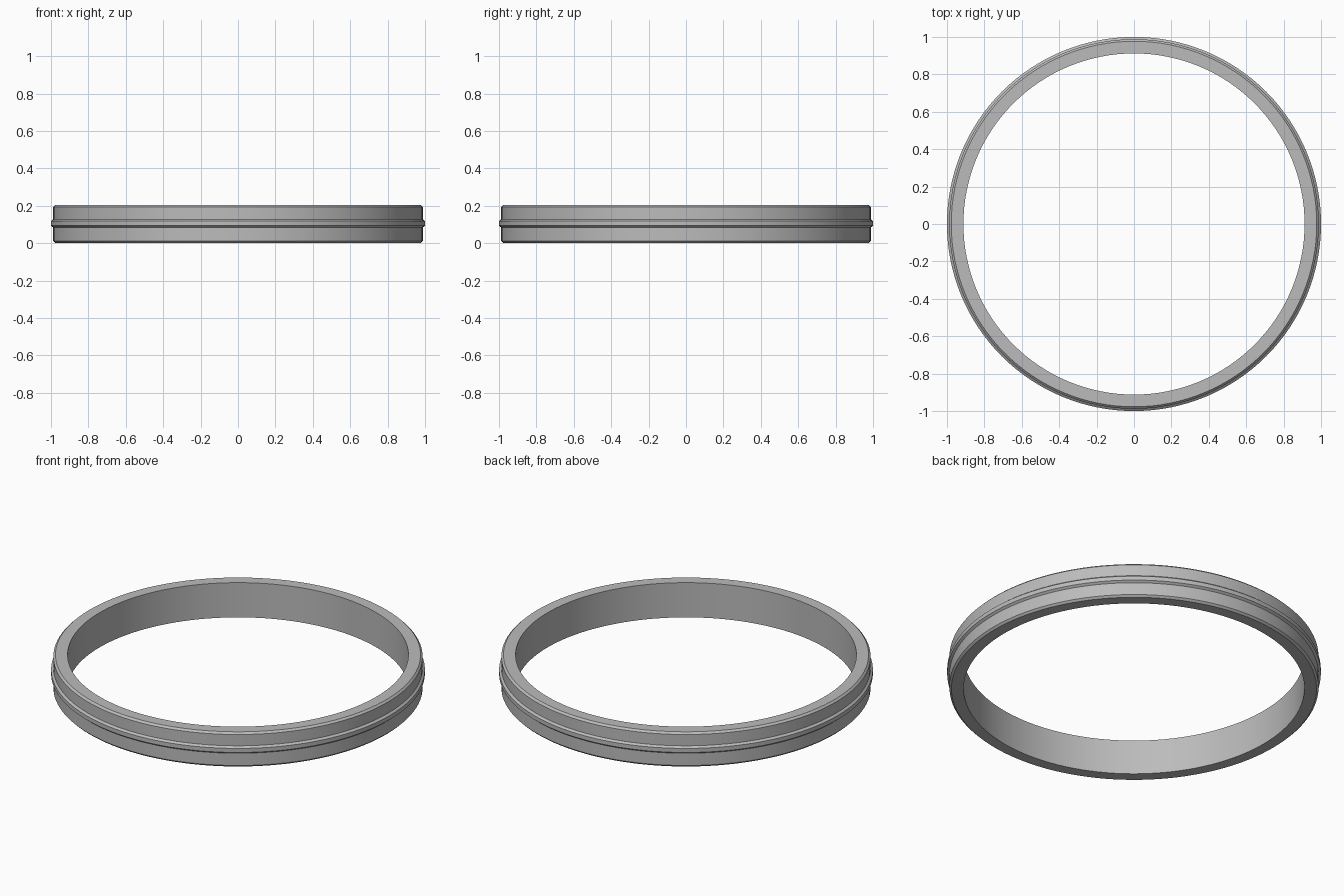
import bpy
import bmesh
import math
from mathutils import Matrix, Vector

cube = bpy.data.objects.get("Cube")
if cube:
    bpy.data.objects.remove(cube, do_unlink=True)

SEGMENTS = 128
HEIGHT = 0.205
INNER, OUTER, CREST = 0.912, 0.988, 1.0
CHAMFER = 0.011
MID = HEIGHT / 2 + 0.003

# Plain grey metal
grey = bpy.data.materials.new("grey_metal")
grey.use_nodes = True
colour = (0.5, 0.5, 0.5, 1)
grey.diffuse_color = colour
grey.node_tree.nodes["Principled BSDF"].inputs["Base Color"].default_value = colour

# Ring cross-section (radius, height): chamfered rims and a raised middle rib
profile = [
    (INNER, 0), (OUTER - CHAMFER, 0), (OUTER, CHAMFER),
    (OUTER, MID - 0.022), (CREST, MID - 0.012),
    (CREST, MID + 0.012), (OUTER, MID + 0.022),
    (OUTER, HEIGHT - CHAMFER), (OUTER - CHAMFER, HEIGHT), (INNER, HEIGHT),
]

# Revolve the cross-section into a closed ring
bm = bmesh.new()
verts = [bm.verts.new((r, 0, z)) for r, z in profile]
edges = [bm.edges.new((v, verts[(i + 1) % len(verts)])) for i, v in enumerate(verts)]
bmesh.ops.spin(bm, geom=verts + edges, cent=(0, 0, 0), axis=(0, 0, 1),
               angle=math.tau, steps=SEGMENTS, use_merge=True)
bmesh.ops.remove_doubles(bm, verts=bm.verts[:], dist=0.0001)
bmesh.ops.recalc_face_normals(bm, faces=bm.faces[:])
mesh = bpy.data.meshes.new("ribbed_ring")
bm.to_mesh(mesh)
bm.free()
mesh.materials.append(grey)

ring = bpy.data.objects.new("ribbed_ring", mesh)
bpy.context.collection.objects.link(ring)
bpy.context.view_layer.objects.active = ring
ring.select_set(True)
bpy.ops.object.shade_smooth_by_angle(angle=math.radians(25))
